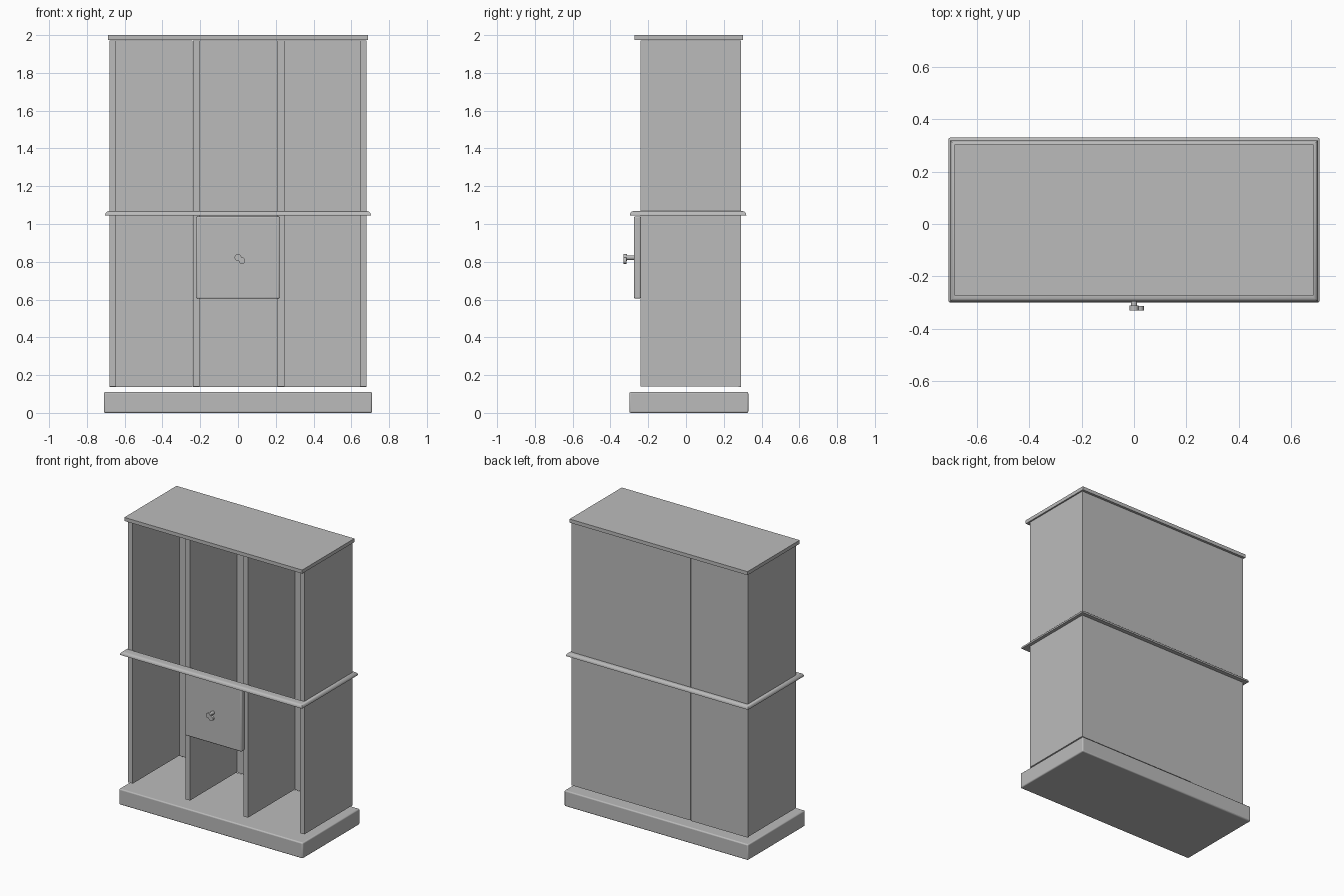
import bpy, bmesh, math
from mathutils import Vector

old = bpy.data.objects.get("Cube")
if old:
    bpy.data.objects.remove(old, do_unlink=True)

grey = bpy.data.materials.new("plain grey")
grey.use_nodes = True
colour = (0.5, 0.5, 0.5, 1)
grey.diffuse_color = colour
grey.node_tree.nodes["Principled BSDF"].inputs["Base Color"].default_value = colour


def finish(name, bm):
    bmesh.ops.recalc_face_normals(bm, faces=bm.faces)
    mesh = bpy.data.meshes.new(name)
    bm.to_mesh(mesh)
    bm.free()
    mesh.materials.append(grey)
    ob = bpy.data.objects.new(name, mesh)
    bpy.context.collection.objects.link(ob)
    return ob


def smooth(ob):
    bpy.ops.object.select_all(action='DESELECT')
    ob.select_set(True)
    bpy.context.view_layer.objects.active = ob
    bpy.ops.object.shade_smooth_by_angle(angle=math.radians(35))


def box(name, xs, ys, zs, bevel=0):
    bm = bmesh.new()
    bmesh.ops.create_cube(bm, size=1)
    for v in bm.verts:
        v.co = Vector([(a + b) / 2 + c * (b - a)
                       for c, (a, b) in zip(v.co, (xs, ys, zs))])
    ob = finish(name, bm)
    if bevel:
        mod = ob.modifiers.new("soft edges", 'BEVEL')
        mod.width = bevel
        mod.segments = 3
        smooth(ob)
    return ob


def disc(name, x, z, radius, front, back):
    # Short cylinder lying along y
    bm = bmesh.new()
    bmesh.ops.create_cone(bm, cap_ends=True, segments=24, radius1=radius,
                          radius2=radius, depth=back - front)
    for v in bm.verts:
        a, b, c = v.co
        v.co = (x + a, (front + back) / 2 + c, z + b)
    ob = finish(name, bm)
    smooth(ob)
    return ob


# Plinth and top slab
box("base_plinth", (-.71, .71), (-.3, .33), (0, .11), .008)
box("top_slab", (-.687, .687), (-.273, .303), (1.975, 2))

# Upright boards
front, back, low, high = -.24, .29, .14, 1.972
for name, x in (("right_side", -.68), ("right_divider", -.238),
                ("left_divider", .21), ("left_side", .645)):
    box(name, (x, x + .035), (front, back - .012), (low, high))

# Back boards, meeting at the right divider
box("back_board_wide", (-.237, .68), (back - .012, back), (low - .002, high))
box("back_board_narrow", (-.68, -.24), (back - .012, back), (low - .004, high))

# Waist moulding: a rectangular frame with a flat underside and a rounded upper edge
bottom, radius = 1.045, .02
profile = [(0, bottom)]
for i in range(7):
    t = i / 6 * math.pi / 2
    profile.append((radius * (1 - math.cos(t)), bottom + .003 + radius * math.sin(t)))
bm = bmesh.new()


def ring(x, y0, y1, z):
    return [bm.verts.new(p) for p in
            ((-x, y0, z), (x, y0, z), (x, y1, z), (-x, y1, z))]


rings = [ring(.703 - d, -.297 + d, .319 - d, z) for d, z in profile]
rings += [ring(.68, front, back, z) for z in (profile[-1][1], bottom)]
for a, b in zip(rings, rings[1:] + rings[:1]):
    for i in range(4):
        j = (i + 1) % 4
        bm.faces.new((a[i], a[j], b[j], b[i]))
smooth(finish("waist_moulding", bm))

# Centre door with its turn latch
box("door_panel", (-.22, .22), (-.275, front), (.605, 1.04), .007)
disc("latch_shaft", 0, .822, .012, -.318, -.27)
disc("latch_hub", 0, .822, .018, -.33, -.312)
disc("latch_tip", .021, .806, .017, -.33, -.314)
